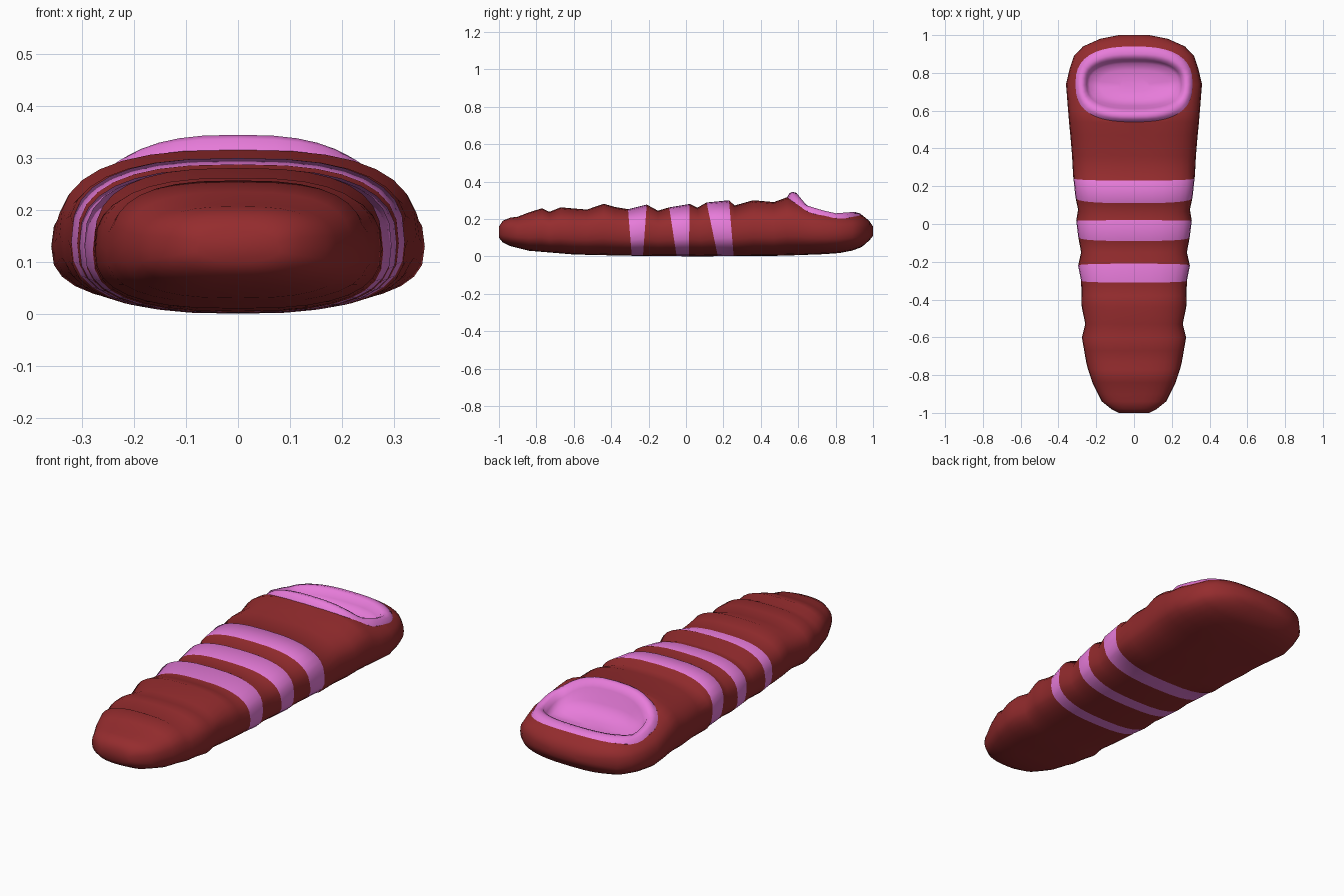
import bpy, bmesh, math
from mathutils import Vector
from mathutils.bvhtree import BVHTree

if "Cube" in bpy.data.objects:
    bpy.data.objects.remove(bpy.data.objects["Cube"])

def material(name, col):
    m = bpy.data.materials.new(name)
    m.diffuse_color = (*col, 1)
    m.use_nodes = True
    m.node_tree.nodes["Principled BSDF"].inputs["Base Color"].default_value = m.diffuse_color
    return m

red = material("dark_red", (0.30, 0.025, 0.027))
pink = material("pink", (0.80, 0.20, 0.70))
cut_mat = material("cut", (0.5, 0.5, 0.5))

def lerp(table, t):
    for (a, va), (b, vb) in zip(table, table[1:]):
        if t <= b:
            return va + (vb - va) * max(0, (t - a) / (b - a))
    return table[-1][1]

def spow(v, n):
    return math.copysign(abs(v) ** (2 / n), v)

def loft(name, loops, mats, face_mat=lambda i: 0):
    """Skin closed loops together and close both ends with fans."""
    bm = bmesh.new()
    rings = [[bm.verts.new(p) for p in lp] for lp in loops]
    n = len(rings[0])
    for i, (a, b) in enumerate(zip(rings, rings[1:])):
        for k in range(n):
            f = bm.faces.new((a[k], a[(k + 1) % n], b[(k + 1) % n], b[k]))
            f.material_index = face_mat(i)
    return bm, rings

def finish(bm, name, mats):
    for f in bm.faces:
        f.smooth = True
    me = bpy.data.meshes.new(name)
    bm.to_mesh(me)
    bm.free()
    for m in mats:
        me.materials.append(m)
    ob = bpy.data.objects.new(name, me)
    bpy.context.collection.objects.link(ob)
    return ob

# Side and plan profiles along the length
top = [(-1, .16), (-.98, .19), (-.94, .207), (-.9, .212), (-.84, .235), (-.77, .257),
       (-.73, .238), (-.67, .262), (-.53, .25), (-.44, .281), (-.38, .264), (-.31, .252),
       (-.21, .277), (-.15, .244), (-.09, .262), (.02, .28), (.06, .26), (.11, .288),
       (.23, .30), (.26, .272), (.36, .30), (.47, .29), (.54, .316), (.6, .305), (.66, .28),
       (.74, .262), (.82, .245), (.89, .235), (.94, .222), (.98, .19), (1, .16)]
width = [(-1, .08), (-.98, .12), (-.94, .17), (-.84, .22), (-.75, .25), (-.6, .276),
         (-.53, .258), (-.46, .276), (-.31, .28), (-.21, .296), (-.15, .28), (-.09, .295),
         (.02, .306), (.06, .296), (.11, .31), (.23, .321), (.4, .33), (.55, .345),
         (.74, .36), (.88, .327), (.94, .27), (.98, .18), (1, .08)]
bottom = [(-1, .10), (-.98, .075), (-.94, .055), (-.84, .03), (-.6, .01), (-.3, .003),
          (0, 0), (.5, .003), (.8, .014), (.9, .033), (.94, .05), (.98, .085), (1, .11)]
# Stripe edges lean slightly toward the sole
lean = {-.31: .02, -.21: -.02, -.09: .04, .02: -.005, .06: .03, .11: .06, .23: .025}
stripe_starts = (-.31, -.09, .11)

# Body
N = 32
ys = sorted({p[0] for p in top} | {-.6})
loops = []
for y in ys:
    w, t, b = lerp(width, y), lerp(top, y), lerp(bottom, y)
    mid = b + (t - b) * .47
    lp = []
    for k in range(N):
        a = 2 * math.pi * k / N
        s = math.sin(a)
        z = mid + ((t - mid) if s > 0 else (mid - b)) * spow(s, 2.7)
        lp.append((w * spow(math.cos(a), 2.7), y + lean.get(y, 0) * (t - z) / (t - b), z))
    loops.append(lp)
bm, rings = loft("body", loops, None, lambda i: int(ys[i] in stripe_starts))
bm.faces.new(rings[0])
bm.faces.new(rings[-1])
bmesh.ops.recalc_face_normals(bm, faces=bm.faces)
tree = BVHTree.FromBMesh(bm)
body = finish(bm, "body", [red, pink])

# Opening outline
M = 40
def outline(sx, sy, cy, z):
    pts = []
    for k in range(M):
        a = 2 * math.pi * k / M
        x, v = spow(math.cos(a), 2.6), spow(math.sin(a), 2.6)
        pts.append((sx * x, cy + sy * v, z(sx * x, cy + sy * v, v)))
    return pts

# Cut the opening out of the body, leaving no hidden pocket
bm, rings = loft("cutter", [outline(.31, .2, .74, lambda x, y, v: h) for h in (.09, .6)], None)
bm.faces.new(rings[0])
bm.faces.new(rings[1])
bmesh.ops.recalc_face_normals(bm, faces=bm.faces)
cutter = finish(bm, "opening_cutter", [cut_mat])
mod = body.modifiers.new("opening", 'BOOLEAN')
mod.operation = 'DIFFERENCE'
mod.solver = 'EXACT'
mod.material_mode = 'TRANSFER'
mod.object = cutter
dg = bpy.context.evaluated_depsgraph_get()
me = bpy.data.meshes.new_from_object(body.evaluated_get(dg))
body.modifiers.clear()
body.data = me
bpy.data.objects.remove(cutter)
names = [m.name if m else "" for m in me.materials]
bm = bmesh.new()
bm.from_mesh(me)
dead = [f for f in bm.faces if names[f.material_index] == "cut"]
bmesh.ops.delete(bm, geom=dead, context='FACES')
bm.to_mesh(me)
bm.free()

# Lining: rim with raised tongue, then a shallow basin
rim_z = [(-1, .345), (-.85, .318), (-.6, .275), (0, .245), (.4, .23), (1, .238)]
def on_body(x, y, v):
    hit = tree.ray_cast(Vector((x * .999, y, 1)), Vector((0, 0, -1)))[0]
    return hit.z if hit else .2
def rim(drop):
    return lambda x, y, v: lerp(rim_z, v) - drop
def floor(z, k):
    return lambda x, y, v: z + k * max(0, -v)
loops = [outline(.31, .2, .74, on_body),
         outline(.298, .188, .741, rim(.008)),
         outline(.28, .166, .735, rim(0)),
         outline(.262, .144, .735, rim(.006)),
         outline(.25, .128, .738, rim(.035)),
         outline(.235, .112, .738, floor(.18, .06)),
         outline(.18, .08, .735, floor(.172, .03)),
         outline(.08, .035, .735, floor(.17, .01))]
bm, rings = loft("lining", loops, None)
bm.faces.new(rings[-1])
bmesh.ops.recalc_face_normals(bm, faces=bm.faces)
if sum(f.normal.z for f in bm.faces) < 0:
    bmesh.ops.reverse_faces(bm, faces=bm.faces)
finish(bm, "opening_lining", [pink])
